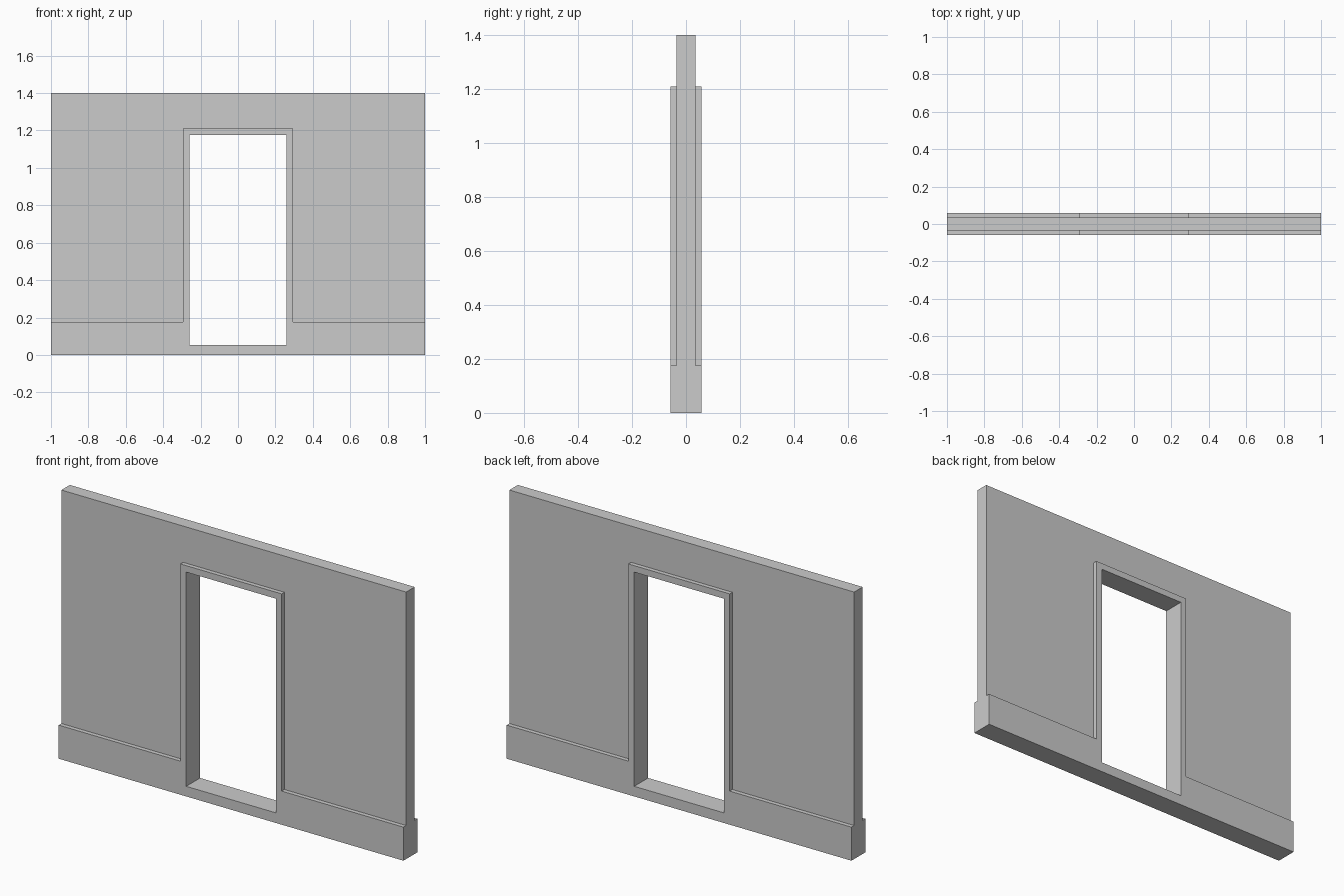
import bpy

cube = bpy.data.objects.get("Cube")
if cube:
    bpy.data.objects.remove(cube, do_unlink=True)

# Main dimensions
HALF_WIDTH, HEIGHT = 1.0, 1.4
WALL_DEPTH, TRIM_DEPTH = 0.07, 0.115
BASE_TOP, SILL = 0.176, 0.053
DOOR_HALF, DOOR_TOP = 0.26, 1.176
TRIM_HALF, TRIM_TOP = 0.294, 1.21

plaster = bpy.data.materials.new("plain_grey")
plaster.use_nodes = True
grey = (0.6, 0.6, 0.6, 1)
plaster.diffuse_color = grey
plaster.node_tree.nodes["Principled BSDF"].inputs["Base Color"].default_value = grey


def mirrored(half):
    """Close a right-hand outline by mirroring it across x = 0."""
    return half + [(-x, z) for x, z in reversed(half)]


def slab(name, outlines, depth):
    """Upright slab from a filled outline; further outlines become holes."""
    curve = bpy.data.curves.new(name, "CURVE")
    curve.dimensions = "2D"
    curve.fill_mode = "BOTH"
    curve.extrude = depth / 2
    for points in outlines:
        spline = curve.splines.new("POLY")
        spline.points.add(len(points) - 1)
        for point, (x, z) in zip(spline.points, points):
            point.co = (x, z, 0, 1)
        spline.use_cyclic_u = True
    curve.materials.append(plaster)
    obj = bpy.data.objects.new(name, curve)
    bpy.context.collection.objects.link(obj)
    obj.rotation_euler.x = 1.5707963
    bpy.ops.object.select_all(action="DESELECT")
    obj.select_set(True)
    bpy.context.view_layer.objects.active = obj
    bpy.ops.object.convert(target="MESH")
    bpy.ops.object.transform_apply(location=False, rotation=True, scale=False)
    bpy.ops.object.shade_flat()
    return bpy.context.object


# Wall panel wrapping over the doorway trim
slab("wall_panel", [mirrored([
    (TRIM_HALF, TRIM_TOP), (TRIM_HALF, BASE_TOP),
    (HALF_WIDTH, BASE_TOP), (HALF_WIDTH, HEIGHT)])], WALL_DEPTH)

# Thicker skirting and door surround, with the doorway as a hole
slab("skirting_and_door_frame", [
    mirrored([(HALF_WIDTH, 0), (HALF_WIDTH, BASE_TOP),
              (TRIM_HALF, BASE_TOP), (TRIM_HALF, TRIM_TOP)]),
    mirrored([(DOOR_HALF, SILL), (DOOR_HALF, DOOR_TOP)])], TRIM_DEPTH)
